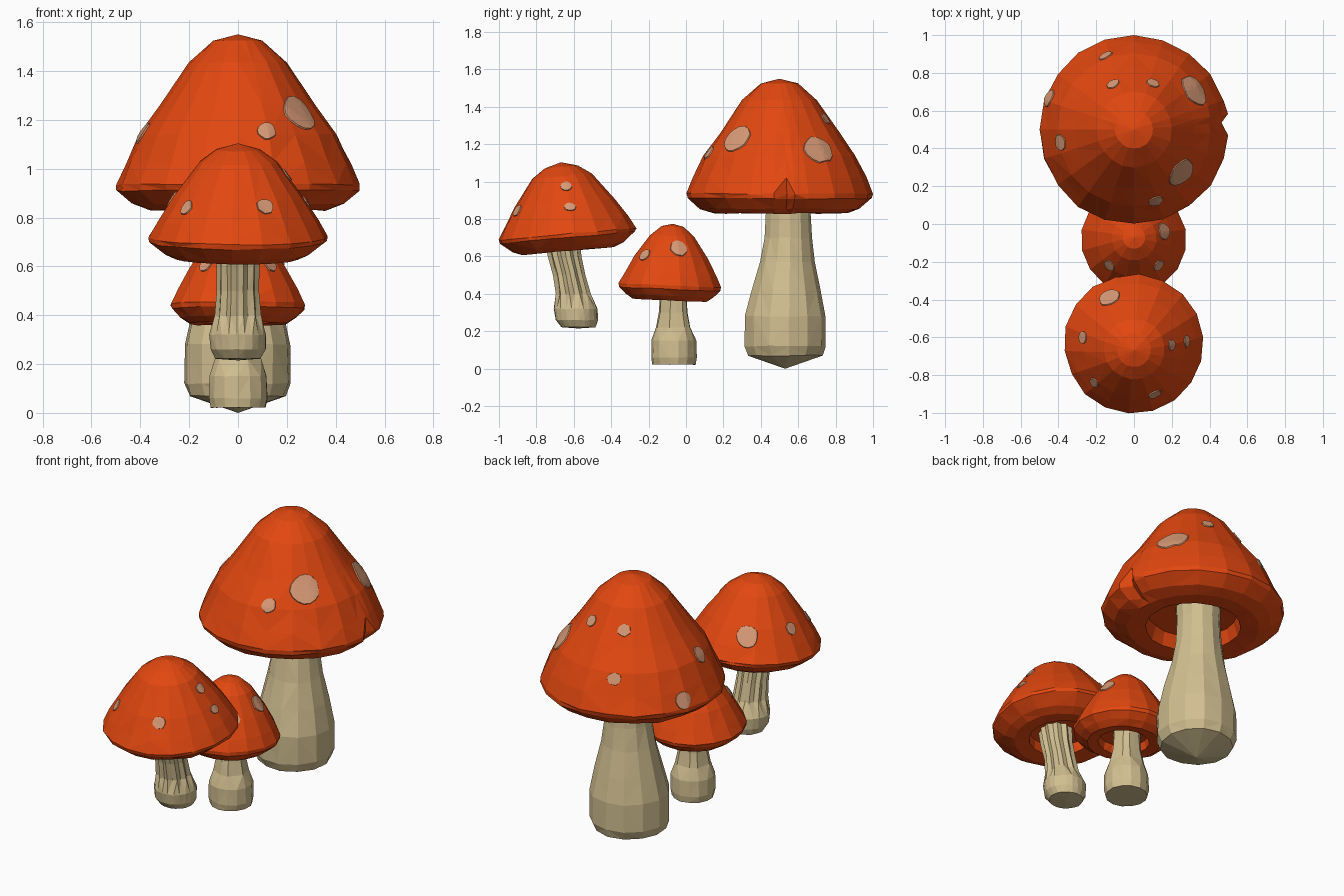
import bpy, bmesh, math, random
from mathutils import Vector, Matrix
from mathutils.bvhtree import BVHTree

if "Cube" in bpy.data.objects:
    bpy.data.objects.remove(bpy.data.objects["Cube"])

random.seed(4)


def material(name, rgb):
    m = bpy.data.materials.new(name)
    m.diffuse_color = (*rgb, 1)
    m.use_nodes = True
    m.node_tree.nodes["Principled BSDF"].inputs["Base Color"].default_value = m.diffuse_color
    return m


RED = material("cap_red", (0.76, 0.063, 0.005))
CREAM = material("stem_cream", (0.64, 0.52, 0.28))
SPOT = material("spot_tan", (0.68, 0.32, 0.18))


def finish(name, bm, mat):
    me = bpy.data.meshes.new(name)
    bm.to_mesh(me)
    me.materials.append(mat)
    ob = bpy.data.objects.new(name, me)
    bpy.context.collection.objects.link(ob)
    return ob


def loft(rings, angles, jitter=0.0, flute=lambda i, k: 1.0):
    """Closed surface through rings of (radius, y, z); radius 0 makes a pole."""
    bm = bmesh.new()
    loops = []
    for k, (r, y, z) in enumerate(rings):
        if r == 0:
            loops.append([bm.verts.new((0, y, z))])
            continue
        loop = []
        for i, a in enumerate(angles):
            rr = r * flute(i, k) * (1 + random.uniform(-jitter, jitter))
            dz = random.uniform(-jitter, jitter) * r * 0.7
            loop.append(bm.verts.new((rr * math.cos(a), y + rr * math.sin(a), z + dz)))
        loops.append(loop)
    n = len(angles)
    for a, b in zip(loops, loops[1:]):
        for i in range(n):
            j = (i + 1) % n
            f = [a[i % len(a)], a[j % len(a)], b[j % len(b)], b[i % len(b)]]
            bm.faces.new(list(dict.fromkeys(f)))
    bmesh.ops.triangulate(bm, faces=[f for f in bm.faces if len(f.verts) > 3])
    bmesh.ops.recalc_face_normals(bm, faces=bm.faces)
    return bm


def circle(n, start=0.0):
    return [start + i * math.tau / n for i in range(n)]


def spot(name, tree, x, y, across, along):
    """Thin plate draped on the cap; (x, y) is its place seen from the top."""
    c, nrm, _, _ = tree.ray_cast(Vector((x, y, 3)), Vector((0, 0, -1)))
    u = Vector((0, 0, 1)).cross(nrm).normalized()
    v = nrm.cross(u)
    bm = bmesh.new()
    n = 14
    wob = [random.uniform(0.92, 1.06) for _ in range(n)]
    rings = [[bm.verts.new(c + nrm * 0.006)]]
    for f, lift in ((0.35, 0.006), (0.7, 0.006), (0.96, 0.006), (1.0, -0.003)):
        ring = []
        for i in range(n):
            a = i * math.tau / n
            p = c + (u * across * math.cos(a) + v * along * math.sin(a)) * f * wob[i]
            ring.append(bm.verts.new(tree.find_nearest(p)[0] + nrm * lift))
        rings.append(ring)
    for a, b in zip(rings, rings[1:]):
        for i in range(n):
            j = (i + 1) % n
            f = [a[i % len(a)], b[i], b[j], a[j % len(a)]]
            bm.faces.new(list(dict.fromkeys(f)))
    finish(name, bm, SPOT)


def cap(name, profile, centre, tilt, angles, jitter, spots, notch=None):
    bm = loft([(r, 0, z) for r, z in profile], angles, jitter)
    if notch:
        notch(bm)
    bm.transform(Matrix.Translation(centre) @ Matrix.Rotation(math.radians(tilt), 4, 'X'))
    bm.normal_update()
    tree = BVHTree.FromBMesh(bm)
    finish(name + "_cap", bm, RED)
    for k, s in enumerate(spots):
        spot(f"{name}_spot_{k + 1}", tree, *s)


def split_rim(bm):
    # small tear in the rim on the right side
    for v in bm.verts:
        a = math.degrees(math.atan2(v.co.y, v.co.x))
        if 3 < a < 6 and v.co.x > 0.40 and v.co.z < 0.05:
            v.co.x -= 0.04


# caps: profile runs from apex over the rim, under the lip and into the recess
big_angles = [math.radians(a) for a in (-3.5, 4.5, 9.5)] + [
    math.radians(18 * i) for i in range(1, 20) if i != 20]
big_angles = sorted(set(big_angles))
cap("large", [(0, .615), (.10, .59), (.20, .50), (.32, .325), (.405, .205), (.46, .09),
              (.50, 0), (.495, -.025), (.43, -.08), (.36, -.105), (.26, -.10), (.24, -.02), (0, 0)],
    (0, .5, .935), 0, big_angles, .012,
    [(-.15, .89, .04, .035), (-.11, .74, .036, .035), (.10, .745, .036, .035),
     (.32, .71, .09, .085), (-.45, .665, .05, .05), (-.39, .43, .045, .05),
     (.25, .27, .085, .085), (.12, .12, .043, .042)], split_rim)

cap("middle", [(0, .385), (.09, .36), (.16, .31), (.27, .165), (.33, .07), (.37, 0),
               (.365, -.02), (.30, -.07), (.25, -.09), (.17, -.085), (.16, -.03), (0, -.02)],
    (0, -.635, .72), 5, circle(18, .1), .012,
    [(-.13, -.39, .06, .065), (-.27, -.60, .035, .035), (-.21, -.84, .03, .035),
     (.11, -.90, .038, .035), (.20, -.64, .032, .03), (.28, -.62, .033, .025)])

cap("small", [(0, .33), (.06, .315), (.12, .265), (.20, .15), (.25, .06), (.28, 0),
              (.275, -.02), (.24, -.055), (.20, -.08), (.14, -.075), (.13, -.03), (0, -.02)],
    (0, -.085, .445), -2.5, circle(16, .2), .012,
    [(-.13, -.22, .033, .036), (.13, -.22, .033, .036), (.16, -.04, .048, .052)])

# stems: rings of radius, y, z from base to top
finish("large_stem", loft(
    [(0, .53, 0), (.20, .53, .07), (.22, .53, .12), (.217, .53, .28), (.185, .535, .42),
     (.15, .54, .57), (.128, .545, .70), (.12, .545, .84), (.125, .545, .94), (0, .545, .94)],
    circle(13, .1), .02), CREAM)


def ridges(i, k):
    # fluted upper stem, plain at the bulb
    return 1.0 if k < 4 or i % 2 else 0.86


finish("middle_stem", loft(
    [(0, -.575, .215), (.092, -.575, .222), (.113, -.585, .26), (.117, -.59, .32), (.095, -.605, .40),
     (.088, -.625, .50), (.09, -.65, .60), (.095, -.665, .70), (0, -.665, .70)],
    circle(22, .1), .02, ridges), CREAM)

finish("small_stem", loft(
    [(0, -.065, .022), (.115, -.065, .022), (.122, -.065, .06), (.12, -.065, .15), (.097, -.065, .22),
     (.08, -.065, .30), (.075, -.065, .38), (.078, -.065, .43), (0, -.065, .43)],
    circle(14, .2), .015, lambda i, k: 1.0 if k < 4 or i % 3 else 0.9), CREAM)
